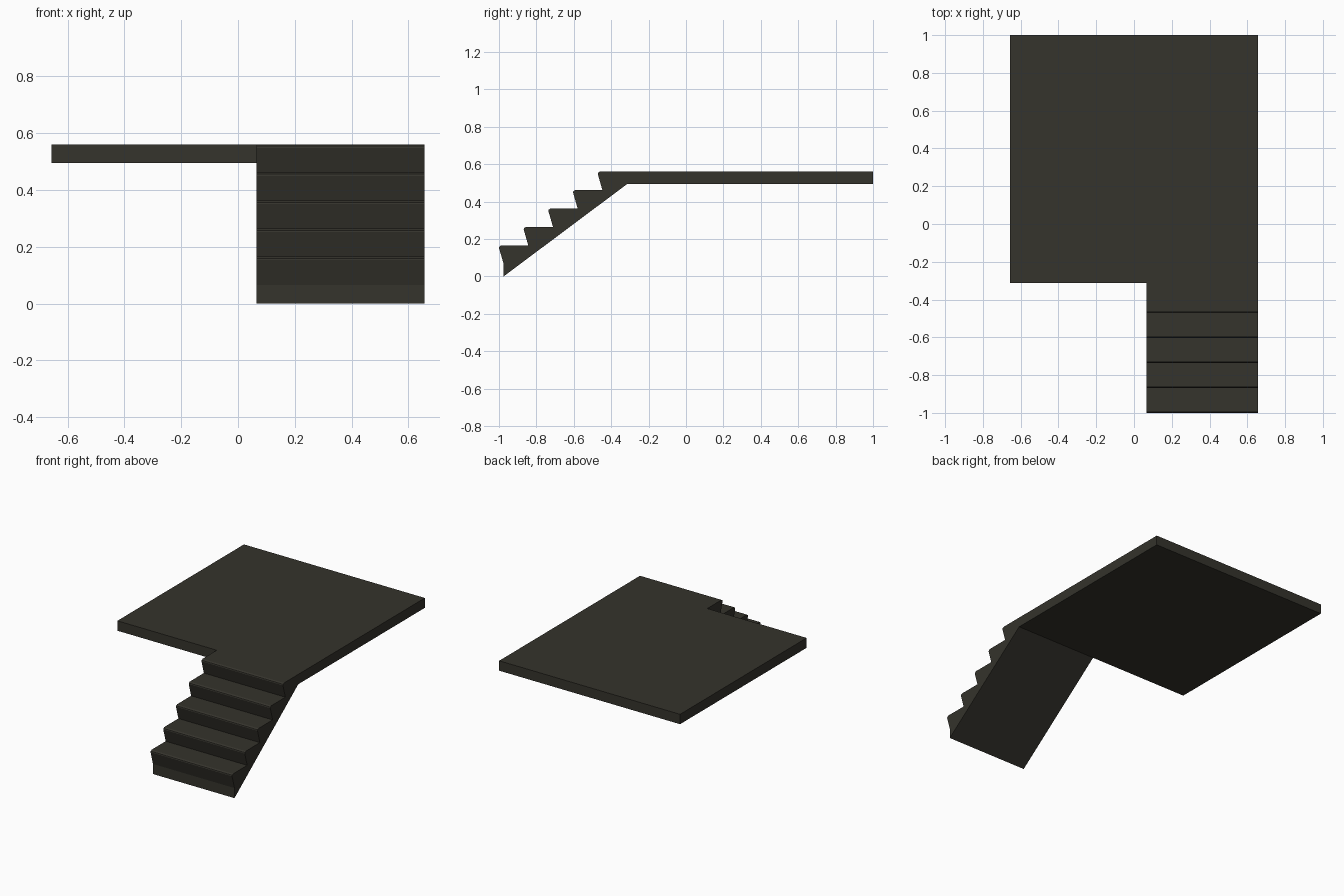
import bpy, bmesh

if "Cube" in bpy.data.objects:
    bpy.data.objects.remove(bpy.data.objects["Cube"])

mat = bpy.data.materials.new("dark olive grey")
mat.diffuse_color = (0.035, 0.033, 0.025, 1)
mat.use_nodes = True
mat.node_tree.nodes["Principled BSDF"].inputs["Base Color"].default_value = mat.diffuse_color


def prism(name, outline, to_a, to_b, open_edge):
    """Extrude an outline between two mappings; leave one joining wall open."""
    bm = bmesh.new()
    a = [bm.verts.new(to_a(p)) for p in outline]
    b = [bm.verts.new(to_b(p)) for p in outline]
    bm.faces.new(a)
    bm.faces.new(b[::-1])
    n = len(outline)
    walls = []
    for i in range(n):
        j = (i + 1) % n
        walls.append(bm.faces.new((a[j], a[i], b[i], b[j])))
    bmesh.ops.recalc_face_normals(bm, faces=bm.faces)
    bmesh.ops.delete(bm, geom=[walls[open_edge]], context='FACES_ONLY')
    mesh = bpy.data.meshes.new(name)
    bm.to_mesh(mesh)
    bm.free()
    mesh.materials.append(mat)
    obj = bpy.data.objects.new(name, mesh)
    bpy.context.collection.objects.link(obj)
    return obj


X0, X1 = 0.065, 0.657          # stair width
TOP, UNDER, JOIN = 0.56, 0.495, -0.313
RISE, RUN = 0.0988, 0.132

# Landing slab, open where the stairs join
prism("landing", [(-0.657, JOIN), (X0, JOIN), (X1, JOIN), (X1, 1), (-0.657, 1)],
      lambda p: (*p, UNDER), lambda p: (*p, TOP), 1)

# Stair flight: raked risers with chamfered nosings and a sloping soffit
profile = [(JOIN, UNDER), (-0.975, 0)]
for i in range(5):
    y, z = -1 + RUN * i, TOP - RISE * (4 - i)
    profile += [(y + 0.025, z - RISE), (y, z - 0.012),
                (y + 0.002, z - 0.006), (y + 0.011, z)]
profile.append((JOIN, TOP))
prism("stair_flight", profile,
      lambda p: (X0, *p), lambda p: (X1, *p), len(profile) - 1)
